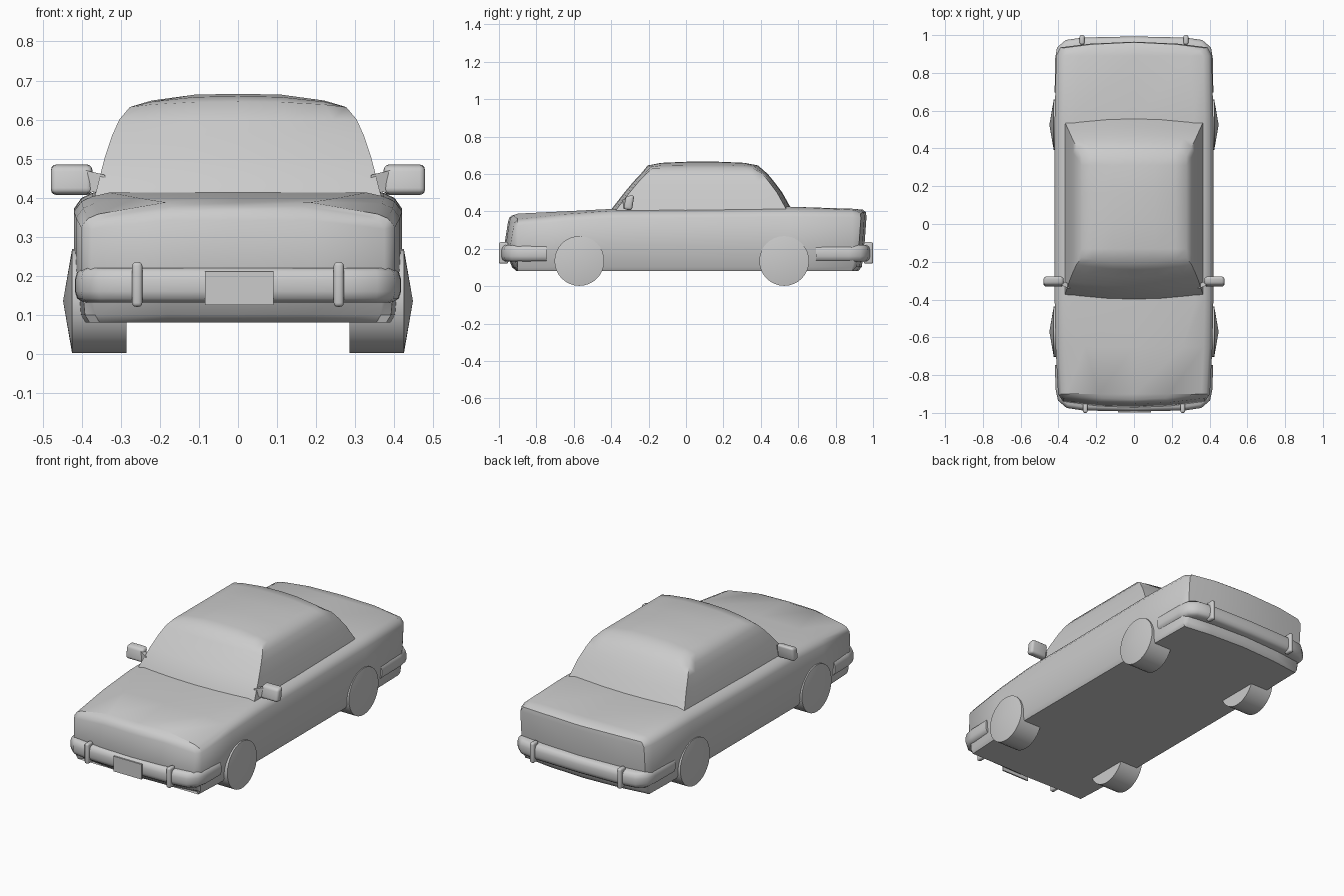
import bpy, bmesh, math
from mathutils import Vector

if "Cube" in bpy.data.objects:
    bpy.data.objects.remove(bpy.data.objects["Cube"])

GREY = (0.6, 0.6, 0.6, 1)
paint = bpy.data.materials.new("plain_grey")
paint.use_nodes = True
paint.diffuse_color = GREY
paint.node_tree.nodes["Principled BSDF"].inputs["Base Color"].default_value = GREY


def finish(name, bm, angle=40):
    bmesh.ops.recalc_face_normals(bm, faces=bm.faces)
    mesh = bpy.data.meshes.new(name)
    bm.to_mesh(mesh)
    bm.free()
    obj = bpy.data.objects.new(name, mesh)
    bpy.context.collection.objects.link(obj)
    mesh.materials.append(paint)
    bpy.ops.object.select_all(action='DESELECT')
    obj.select_set(True)
    bpy.context.view_layer.objects.active = obj
    bpy.ops.object.shade_smooth_by_angle(angle=math.radians(angle))
    return obj


def shell(name, counts, place, angle=40):
    """Skin of a box lattice, every lattice point set by place(i, j, k)."""
    bm = bmesh.new()
    verts = {}

    def vert(p):
        if p not in verts:
            verts[p] = bm.verts.new(place(*p))
        return verts[p]

    for axis in range(3):
        a, b = [n for n in range(3) if n != axis]
        for side in (0, counts[axis] - 1):
            for m in range(counts[a] - 1):
                for n in range(counts[b] - 1):
                    quad = []
                    for da, db in ((0, 0), (1, 0), (1, 1), (0, 1)):
                        p = [side] * 3
                        p[a], p[b] = m + da, n + db
                        quad.append(vert(tuple(p)))
                    bm.faces.new(quad)
    return finish(name, bm, angle)


def block(name, centre, size, bevel=0.0, shape=None, segments=3):
    bm = bmesh.new()
    bmesh.ops.create_cube(bm, size=1)
    for v in bm.verts:
        v.co = Vector([c * s for c, s in zip(v.co, size)])
        if shape:
            shape(v.co)
        v.co += Vector(centre)
    if bevel:
        bmesh.ops.bevel(bm, geom=bm.edges[:], offset=bevel, segments=segments,
                        affect='EDGES', profile=0.5)
    return finish(name, bm)


# Lower body: y, half width, centre height, edge height, crease position
STATIONS = [(-.95, .375, .378, .352, .5), (-.9, .402, .388, .358, .52),
            (-.65, .415, .4, .385, .7), (-.4, .42, .413, .403, .88),
            (0, .42, .412, .405, .85), (.55, .42, .425, .412, .85),
            (.89, .412, .414, .408, .8), (.95, .39, .409, .402, .6)]
# Height fraction, width factor, front shift, rear shift
LEVELS = [(0, .945, .045, -.03), (.07, .975, .02, -.01), (.45, 1, -.022, .005),
          (.88, 1, -.002, .015), (.96, .955, .005, .012), (1, .89, .02, -.005)]
BOTTOM = .08


def body_point(i, j, k):
    y, half, top, edge, crease = STATIONS[j]
    t, wide, front, rear = LEVELS[k]
    u = (-1, -crease, 0, crease, 1)[i]
    if j == 0:
        y += front + .03 * u * u
    elif j == len(STATIONS) - 1:
        y += rear - .03 * u * u
    z = edge if abs(u) == 1 else top
    return u * half * wide, y, BOTTOM + t * (z - BOTTOM)


shell("lower_body", (5, len(STATIONS), len(LEVELS)), body_point)

# Cabin: height, front y, rear y, half width
RINGS = [(.37, -.41, .59, .375), (.41, -.4, .565, .365), (.5, -.33, .515, .342),
         (.56, -.28, .47, .322), (.6, -.242, .437, .304), (.632, -.205, .385, .277)]
ACROSS = (-1, -.8, -.4, 0, .4, .8, 1)
ALONG = (-1, -.75, -.25, .25, .75, 1)


def cabin_point(i, j, k):
    u, v = ACROSS[i], ALONG[j]
    z, front, rear, half = RINGS[k]
    y = front + (v + 1) / 2 * (rear - front)
    if abs(v) == 1:
        y -= v * .028 * u * u
    if k == len(RINGS) - 1:
        z += .034 * (1 - abs(u) ** 3) * (.4 + .6 * (1 - v ** 4))
    return u * half, y, z


shell("cabin", (len(ACROSS), len(ALONG), len(RINGS)), cabin_point, 50)

# Bumpers: a rounded section swept round each end
SECTION = [(-.04, .132), (0, .132), (.014, .142), (.02, .16), (.02, .19),
           (.014, .21), (0, .22), (-.04, .22)]


def bumper(name, half_path):
    path = [Vector(p) for p in half_path]
    path += [Vector((-p.x, p.y)) for p in reversed(path[:-1])]
    flip = 1 if path[0].y < 0 else -1
    bm = bmesh.new()
    rows = []
    for n, p in enumerate(path):
        d = (path[min(n + 1, len(path) - 1)] - path[max(n - 1, 0)]).normalized()
        out = Vector((-d.y, d.x)) * flip
        rows.append([bm.verts.new((*(p + out * o), z)) for o, z in SECTION])
    count = len(SECTION)
    for a, b in zip(rows, rows[1:]):
        for m in range(count):
            n = (m + 1) % count
            bm.faces.new((a[m], a[n], b[n], b[m]))
    bm.faces.new(rows[0])
    bm.faces.new(rows[-1])
    return finish(name, bm, 45)


bumper("front_bumper", [(.398, -.745), (.396, -.87), (.385, -.925), (.35, -.955),
                        (.27, -.967), (0, -.973)])
bumper("rear_bumper", [(.4, .695), (.398, .87), (.39, .925), (.355, .955),
                       (.27, .967), (0, .973)])

for side, label in ((1, "left"), (-1, "right")):
    # Upright guards on the bumpers
    block("front_guard_" + label, (side * .258, -.975, .178), (.026, .05, .115), .01)
    block("rear_guard_" + label, (side * .275, .975, .178), (.026, .05, .115), .01)

    # Door mirror with a neck narrowing into the windscreen pillar
    def slant(co):
        co.y += co.z * .15
        if co.y < 0:
            co.z *= .85

    block("mirror_" + label, (side * .426, -.305, .446), (.106, .045, .082), .014, slant)

    def narrow(co, s=side):
        if co.x * s < 0:
            co.y -= .02
            co.z *= .6

    block("mirror_neck_" + label, (side * .365, -.31, .44), (.05, .025, .06), 0, narrow)

    # Wheels: plain tread with a shallow domed outer face
    for y, end in ((-.57, "front"), (.525, "rear")):
        bm = bmesh.new()
        rings = []
        for x in (.285, .425):
            rings.append([bm.verts.new((side * x, y + .133 * math.cos(a), .135 + .133 * math.sin(a)))
                          for a in (math.tau * n / 32 for n in range(32))])
        hub = bm.verts.new((side * .448, y, .135))
        bm.faces.new(rings[0])
        for n in range(32):
            m = (n + 1) % 32
            bm.faces.new((rings[0][n], rings[0][m], rings[1][m], rings[1][n]))
            bm.faces.new((rings[1][n], rings[1][m], hub))
        finish(f"{end}_wheel_{label}", bm, 60)

# Blank plate on the front bumper
block("front_plate", (.003, -.994, .168), (.176, .008, .086))
